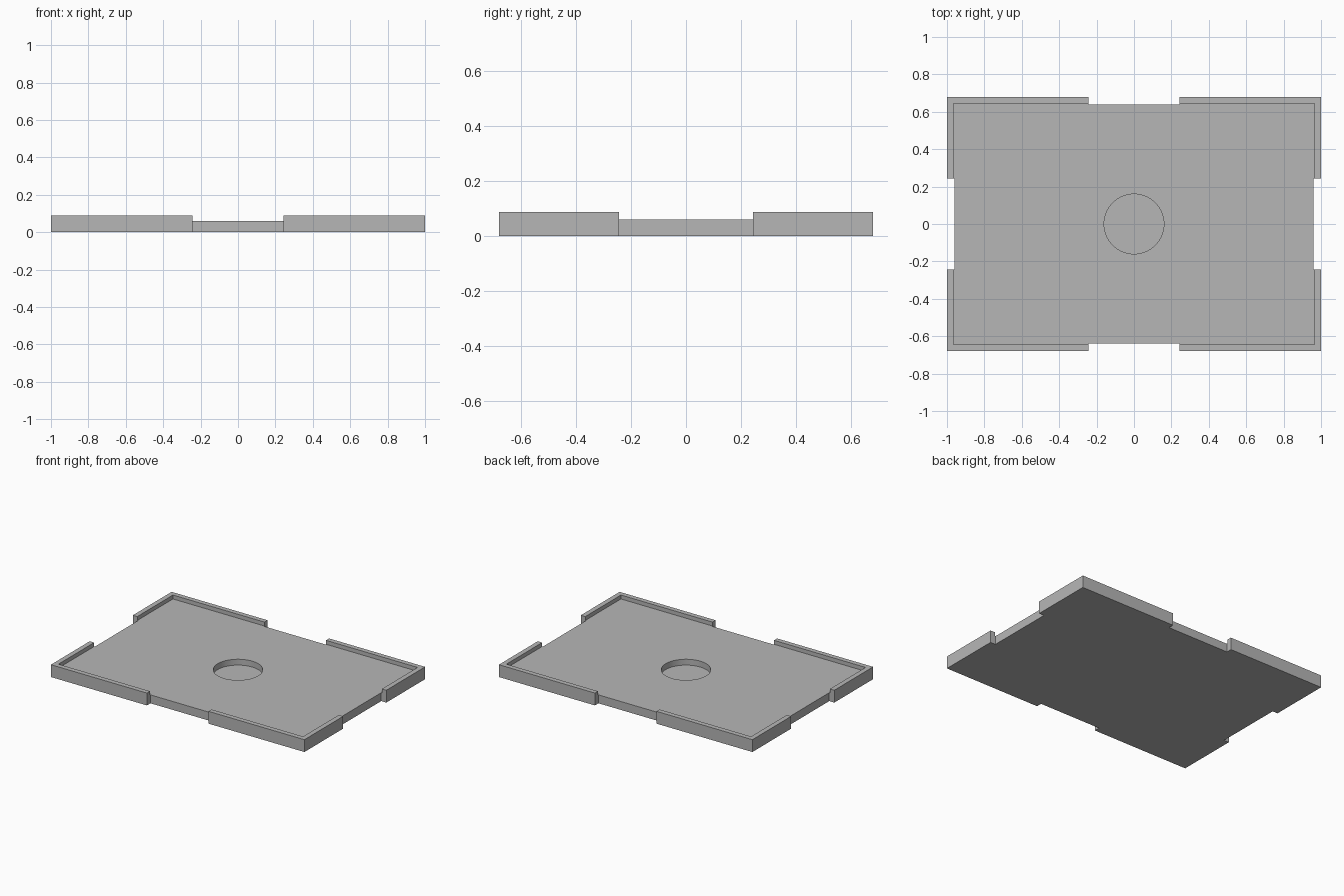
import bpy
import bmesh

cube = bpy.data.objects.get("Cube")
if cube:
    bpy.data.objects.remove(cube, do_unlink=True)

# Overall sizes
HALF_X, HALF_Y = 1.0, 0.68
HEIGHT, DECK = 0.088, 0.06
RIM, NOTCH_DEPTH, NOTCH_HALF = 0.035, 0.04, 0.243
HOLE_RADIUS, HOLE_FLOOR = 0.16, 0.018

grey = bpy.data.materials.new("plain grey")
grey.use_nodes = True
grey.diffuse_color = (0.47, 0.47, 0.47, 1)
grey.node_tree.nodes["Principled BSDF"].inputs["Base Color"].default_value = grey.diffuse_color


def new_object(name, bm):
    mesh = bpy.data.meshes.new(name)
    bm.to_mesh(mesh)
    bm.free()
    mesh.materials.append(grey)
    obj = bpy.data.objects.new(name, mesh)
    bpy.context.collection.objects.link(obj)
    return obj


def box(name, low, high):
    bm = bmesh.new()
    bmesh.ops.create_cube(bm, size=1)
    for v in bm.verts:
        v.co = [a if c < 0 else b for c, a, b in zip(v.co, low, high)]
    return new_object(name, bm)


def cylinder(name, radius, bottom, top):
    bm = bmesh.new()
    bmesh.ops.create_cone(bm, cap_ends=True, segments=64, radius1=radius,
                          radius2=radius, depth=top - bottom)
    bmesh.ops.translate(bm, verts=bm.verts, vec=(0, 0, (top + bottom) / 2))
    return new_object(name, bm)


def carve(target, cutter):
    cutter.hide_render = True
    mod = target.modifiers.new("carve", "BOOLEAN")
    mod.operation = "DIFFERENCE"
    mod.solver = "EXACT"
    mod.object = cutter
    bpy.context.view_layer.objects.active = target
    bpy.ops.object.modifier_apply(modifier=mod.name)
    bpy.data.objects.remove(cutter, do_unlink=True)


# Solid tray block
tray = box("tray", (-HALF_X, -HALF_Y, 0), (HALF_X, HALF_Y, HEIGHT))

# Shallow pocket that leaves a raised rim
px, py = HALF_X - RIM, HALF_Y - RIM
carve(tray, box("pocket_cutter", (-px, -py, DECK), (px, py, 1)))

# Finger notches through the middle of each side
for side in (-1, 1):
    xs = sorted((side * (HALF_X - NOTCH_DEPTH), side * 2))
    carve(tray, box("side_notch_cutter", (xs[0], -NOTCH_HALF, -1), (xs[1], NOTCH_HALF, 1)))
    ys = sorted((side * (HALF_Y - NOTCH_DEPTH), side * 2))
    carve(tray, box("end_notch_cutter", (-NOTCH_HALF, ys[0], -1), (NOTCH_HALF, ys[1], 1)))

# Round blind recess in the centre
carve(tray, cylinder("recess_cutter", HOLE_RADIUS, HOLE_FLOOR, 1))

# Smooth the round wall while keeping every edge crisp
bpy.ops.object.select_all(action="DESELECT")
tray.select_set(True)
bpy.context.view_layer.objects.active = tray
bpy.ops.object.shade_smooth_by_angle(angle=0.5)
